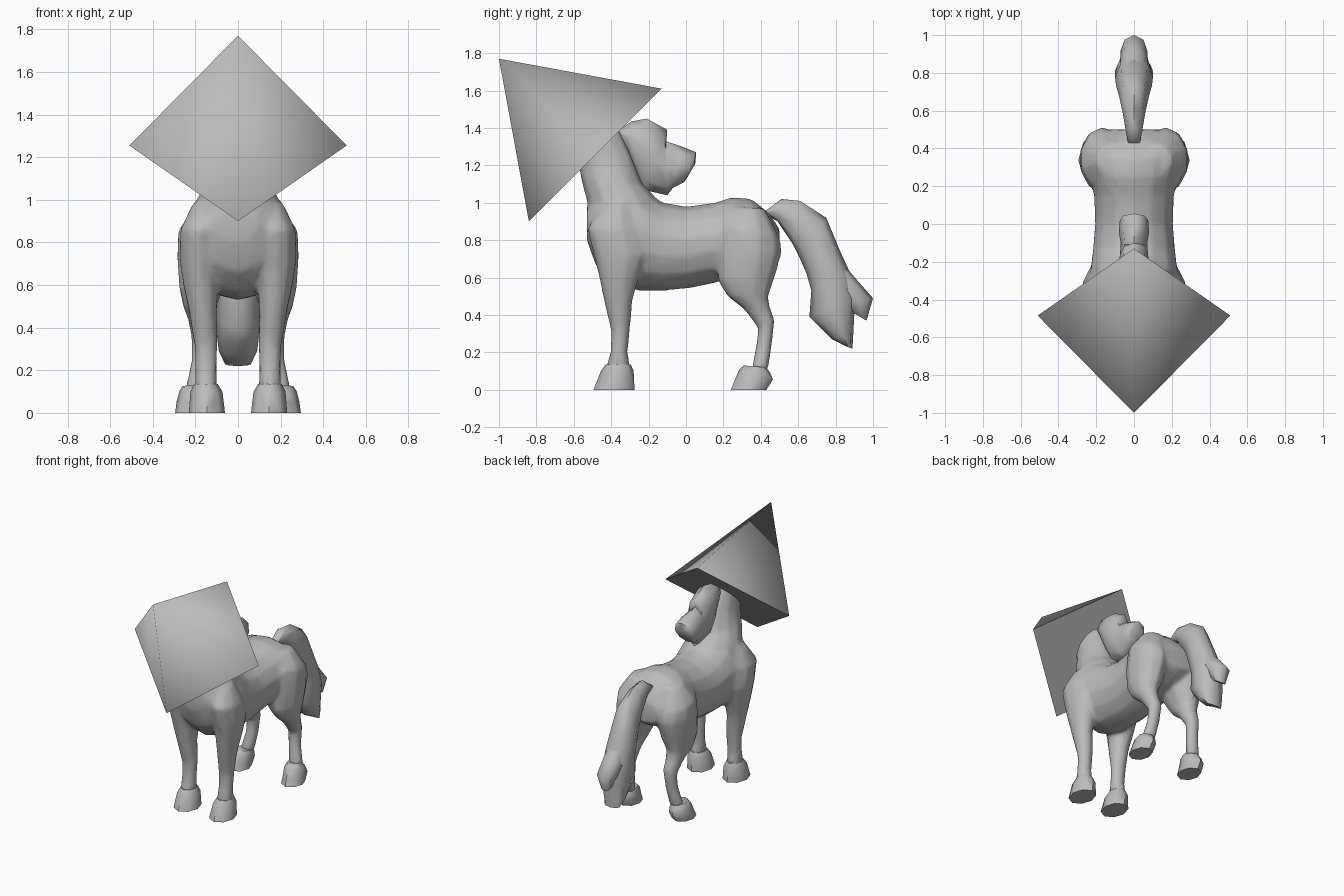
import bpy, bmesh, math

grey = bpy.data.materials.new("plain grey")
grey.diffuse_color = (0.5, 0.5, 0.5, 1)


def finish(name, bm, angle=180):
    bmesh.ops.recalc_face_normals(bm, faces=bm.faces)
    me = bpy.data.meshes.new(name)
    bm.to_mesh(me)
    bm.free()
    me.materials.append(grey)
    ob = bpy.data.objects.new(name, me)
    bpy.context.collection.objects.link(ob)
    bpy.context.view_layer.objects.active = ob
    ob.select_set(True)
    bpy.ops.object.shade_smooth_by_angle(angle=math.radians(angle))
    ob.select_set(False)
    return ob


def loft(bm, sections, sides=10, side=1):
    """Elliptic rings; section = y1, z1, y2, z2, half width, x centre."""
    rings = []
    for s in sections:
        y1, z1, y2, z2, w = s[:5]
        xc = s[5] if len(s) > 5 else 0
        ring = []
        for i in range(sides):
            a = 2 * math.pi * i / sides
            t = (1 - math.cos(a)) / 2
            ring.append(bm.verts.new((side * (xc + w * math.sin(a)),
                                      y1 + (y2 - y1) * t, z1 + (z2 - z1) * t)))
        rings.append(ring)
    for a, b in zip(rings, rings[1:]):
        for i in range(sides):
            j = (i + 1) % sides
            bm.faces.new((a[i], a[j], b[j], b[i]))
    bm.faces.new(rings[0])
    bm.faces.new(rings[-1])


torso = [(-.53, .80, -.53, .98, .10), (-.48, .66, -.48, 1.05, .18),
         (-.38, .56, -.38, 1.10, .225), (-.25, .53, -.25, 1.08, .235),
         (-.12, .53, -.12, 1.0, .22), (0, .54, 0, .98, .21),
         (.15, .57, .15, 1.0, .215), (.25, .60, .25, 1.03, .24),
         (.35, .62, .35, 1.02, .25), (.44, .66, .44, .95, .21), (.5, .70, .5, .86, .13)]
neck = [(-.52, .85, -.12, .93, .20), (-.52, .97, -.17, 1.04, .19),
        (-.555, 1.10, -.23, 1.10, .15), (-.57, 1.17, -.29, 1.26, .11),
        (-.58, 1.21, -.35, 1.39, .10), (-.64, 1.28, -.45, 1.45, .09)]
front_leg = [(-.45, .99, -.3, .99, .07, .14), (-.53, .86, -.24, .86, .10, .175),
             (-.495, .72, -.21, .72, .098, .18), (-.465, .6, -.25, .6, .085, .175),
             (-.44, .48, -.285, .48, .068, .165), (-.40, .31, -.30, .31, .055, .15),
             (-.405, .2, -.312, .2, .052, .15), (-.43, .11, -.295, .11, .055, .15)]
rear_leg = [(.26, .98, .42, .97, .08, .12), (.19, .88, .50, .82, .12, .165),
            (.165, .72, .515, .74, .125, .165), (.17, .58, .475, .6, .11, .17),
            (.22, .5, .44, .5, .08, .18), (.31, .43, .45, .44, .06, .175),
            (.385, .33, .475, .375, .05, .17), (.375, .24, .46, .24, .045, .175),
            (.35, .11, .44, .11, .05, .20)]
front_hoof = [(-.43, .135, -.295, .135, .055, .15), (-.455, .10, -.28, .10, .075, .148),
              (-.495, 0, -.275, 0, .085, .146)]
rear_hoof = [(.31, .13, .43, .12, .055, .205), (.285, .11, .45, .09, .066, .21),
             (.26, .05, .465, .055, .072, .216), (.24, 0, .43, 0, .075, .22)]

# Body skin: torso, neck and legs fused into one continuous surface
bm = bmesh.new()
loft(bm, torso, 14)
loft(bm, neck, 12)
for side in (-1, 1):
    loft(bm, front_leg, 10, side)
    loft(bm, rear_leg, 10, side)
body = finish("body", bm)
rm = body.modifiers.new("fuse", 'REMESH')
rm.mode = 'VOXEL'
rm.voxel_size = 0.014
rm.use_smooth_shade = True
sm = body.modifiers.new("soften", 'SMOOTH')
sm.factor = 0.5
sm.iterations = 6
dec = body.modifiers.new("simplify", 'DECIMATE')
dec.ratio = 0.12

# Hooves
for side, label in ((-1, "left"), (1, "right")):
    for part, sec in (("front_hoof", front_hoof), ("rear_hoof", rear_hoof)):
        bm = bmesh.new()
        loft(bm, sec, 8, side)
        finish(f"{part}_{label}", bm, 50)

# Mane
bm = bmesh.new()
loft(bm, [(-.36, 1.39, -.34, 1.34, .04), (-.29, 1.435, -.31, 1.27, .07),
          (-.21, 1.45, -.27, 1.16, .08), (-.10, 1.39, -.23, 1.07, .075),
          (-.11, 1.33, -.10, 1.04, .07), (-.02, 1.30, -.07, 1.08, .08),
          (.055, 1.27, -.01, 1.11, .075), (.05, 1.21, .01, 1.14, .06)], 8)
finish("mane", bm, 60)

# Tail with a forked tip
bm = bmesh.new()
loft(bm, [(.42, .94, .43, .96, .03), (.49, .9, .51, 1.02, .045),
          (.57, .78, .61, 1.01, .06), (.61, .70, .75, .92, .08),
          (.645, .62, .82, .75, .095), (.67, .53, .88, .62, .10),
          (.66, .39, .92, .50, .10), (.72, .33, .90, .41, .10),
          (.78, .27, .895, .31, .09), (.85, .235, .89, .22, .06)], 8)
finish("tail", bm, 60)
bm = bmesh.new()
loft(bm, [(.74, .60, .86, .65, .07), (.78, .51, .92, .58, .075),
          (.84, .45, 1.0, .49, .07), (.89, .415, .965, .37, .04)], 8)
finish("tail_side_lock", bm, 60)

# Head: square pyramid tipped forward
bm = bmesh.new()
apex, chin, crown, right, left = [bm.verts.new(p) for p in (
    (0, -1, 1.77), (0, -.84, .90), (0, -.13, 1.61), (.51, -.485, 1.255), (-.51, -.485, 1.255))]
for a, b in ((chin, right), (right, crown), (crown, left), (left, chin)):
    bm.faces.new((apex, a, b))
bm.faces.new((chin, left, crown, right))
finish("head", bm, 100)
